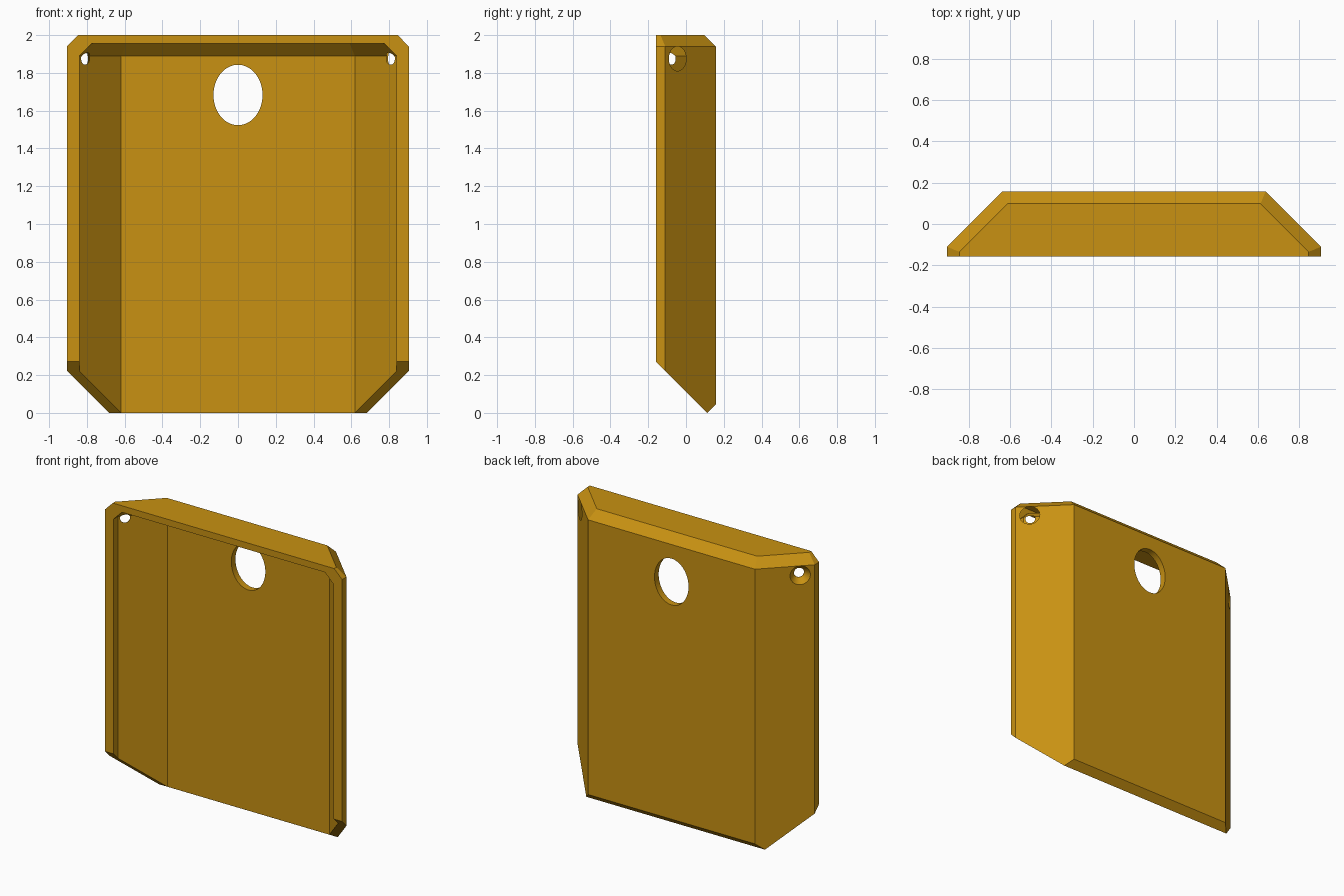
import bpy, bmesh, math
from mathutils import Matrix, Vector

if "Cube" in bpy.data.objects:
    bpy.data.objects.remove(bpy.data.objects["Cube"])

ochre = bpy.data.materials.new("ochre")
ochre.diffuse_color = (0.58, 0.285, 0.006, 1)
ochre.use_nodes = True
ochre.node_tree.nodes["Principled BSDF"].inputs["Base Color"].default_value = ochre.diffuse_color


def make_object(name, bm):
    bmesh.ops.recalc_face_normals(bm, faces=bm.faces)
    mesh = bpy.data.meshes.new(name)
    bm.to_mesh(mesh)
    bm.free()
    mesh.materials.append(ochre)
    ob = bpy.data.objects.new(name, mesh)
    bpy.context.collection.objects.link(ob)
    return ob


def outline(front, side, diag, back):
    # tray cross-section: short straight sides, 45 degree walls, flat back
    right = [(side, front), (side, diag - side), (diag - back, back)]
    return right + [(-x, y) for x, y in reversed(right)]


def tray_solid(front, side, diag, back, z_shoulder, z_top, chamfer):
    # upright prism whose top edge is chamfered all round except the front
    bm = bmesh.new()
    full = outline(front, side, diag, back)
    small = outline(front, side - chamfer, diag - chamfer * math.sqrt(2), back - chamfer)
    rings = [[bm.verts.new((x, y, z)) for x, y in pts]
             for pts, z in ((full, -0.5), (full, z_shoulder), (small, z_top))]
    for a, b in zip(rings, rings[1:]):
        for i in range(6):
            j = (i + 1) % 6
            bm.faces.new((a[i], a[j], b[j], b[i]))
    bm.faces.new(rings[0])
    bm.faces.new(rings[-1])
    return bm


def subtract(target, cutter):
    cutter.hide_render = True
    mod = target.modifiers.new("cut", "BOOLEAN")
    mod.operation = "DIFFERENCE"
    mod.solver = "EXACT"
    mod.object = cutter
    bpy.context.view_layer.objects.active = target
    bpy.ops.object.modifier_apply(modifier=mod.name)
    bpy.data.objects.remove(cutter)


# outer body, with the bottom trimmed by two 45 degree planes
bm = tray_solid(-0.158, 0.905, 0.795, 0.158, 1.94, 2.0, 0.06)
for normal in ((0, -1, -1), (0, 1, -1)):
    cut = bmesh.ops.bisect_plane(bm, geom=bm.verts[:] + bm.edges[:] + bm.faces[:],
                                 plane_co=(0, 0.113, 0), plane_no=normal, clear_outer=True)
    edges = [e for e in cut["geom_cut"] if isinstance(e, bmesh.types.BMEdge)]
    bmesh.ops.contextual_create(bm, geom=edges)
shell = make_object("cover_shell", bm)

# hollow, open at the front and bottom
subtract(shell, make_object("hollow_cutter",
         tray_solid(-0.5, 0.84, 0.731, 0.1125, 1.89, 1.955, 0.065)))

# oval window through the back wall
bm = bmesh.new()
bmesh.ops.create_cone(bm, cap_ends=True, segments=64, radius1=1, radius2=1, depth=0.3,
                      matrix=Matrix.Translation((0, 0.15, 1.683))
                      @ Matrix.Diagonal((0.13, 1, 0.16, 1))
                      @ Matrix.Rotation(math.pi / 2, 4, "X"))
subtract(shell, make_object("window_cutter", bm))

# countersunk screw holes through the angled walls
for s in (-1, 1):
    axis = Vector((s, 1, 0)).normalized()
    turn = axis.to_track_quat("Z", "Y").to_matrix().to_4x4()
    centre = Vector((s * 0.84, -0.045, 1.875))
    bm = bmesh.new()
    # radii along the axis, measured from the outer wall surface
    rings = []
    for r, d in ((0.032, -0.15), (0.032, -0.042), (0.065, 0.0), (0.0658, 0.02)):
        m = Matrix.Translation(centre + axis * d) @ turn
        rings.append(bmesh.ops.create_circle(bm, segments=32, radius=r, matrix=m)["verts"])
    for a, b in zip(rings, rings[1:]):
        for i in range(32):
            j = (i + 1) % 32
            bm.faces.new((a[i], a[j], b[j], b[i]))
    bm.faces.new(rings[0])
    bm.faces.new(rings[-1])
    subtract(shell, make_object("screw_hole_cutter", bm))

# smooth the hole walls, keep the folded edges sharp
bpy.ops.object.select_all(action="DESELECT")
shell.select_set(True)
bpy.context.view_layer.objects.active = shell
bpy.ops.object.shade_smooth_by_angle(angle=math.radians(20))
